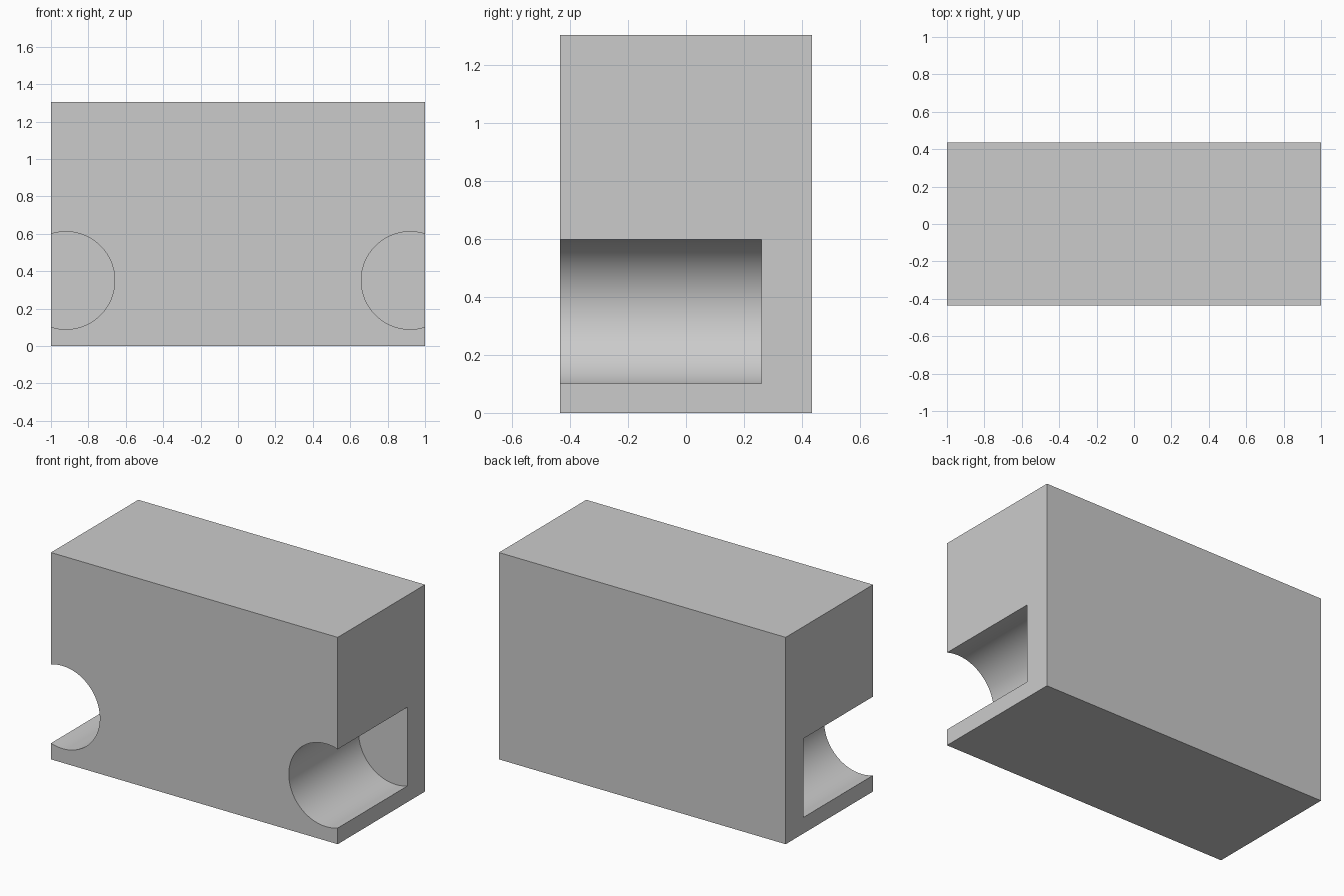
import bpy
import math

if "Cube" in bpy.data.objects:
    bpy.data.objects.remove(bpy.data.objects["Cube"])

W, D, H = 2.0, 0.87, 1.304          # block size
R, CX, CZ = 0.261, 0.92, 0.35       # side pocket radius and axis
POCKET_BACK = 0.26                  # y where the pockets end

# Main block
bpy.ops.mesh.primitive_cube_add(size=1, location=(0, 0, H / 2))
block = bpy.context.object
block.name = "block"
block.scale = (W, D, H)
bpy.ops.object.transform_apply(location=True, rotation=False, scale=True)


# Round blind pocket, open to the front and to the side
def cut_pocket(side):
    front = -D / 2 - 0.1
    bpy.ops.mesh.primitive_cylinder_add(
        vertices=96, radius=R, depth=POCKET_BACK - front,
        location=(side * CX, (POCKET_BACK + front) / 2, CZ),
        rotation=(math.pi / 2, 0, 0))
    cutter = bpy.context.object
    cutter.name = "pocket_cutter"
    cutter.hide_render = True
    mod = block.modifiers.new("pocket", 'BOOLEAN')
    mod.operation = 'DIFFERENCE'
    mod.solver = 'EXACT'
    mod.object = cutter
    bpy.ops.object.select_all(action='DESELECT')
    block.select_set(True)
    bpy.context.view_layer.objects.active = block
    bpy.ops.object.modifier_apply(modifier=mod.name)
    bpy.data.objects.remove(cutter, do_unlink=True)


for side in (-1, 1):
    cut_pocket(side)

# Smooth pocket walls, sharp block edges
bpy.ops.object.shade_smooth_by_angle(angle=math.radians(30))
